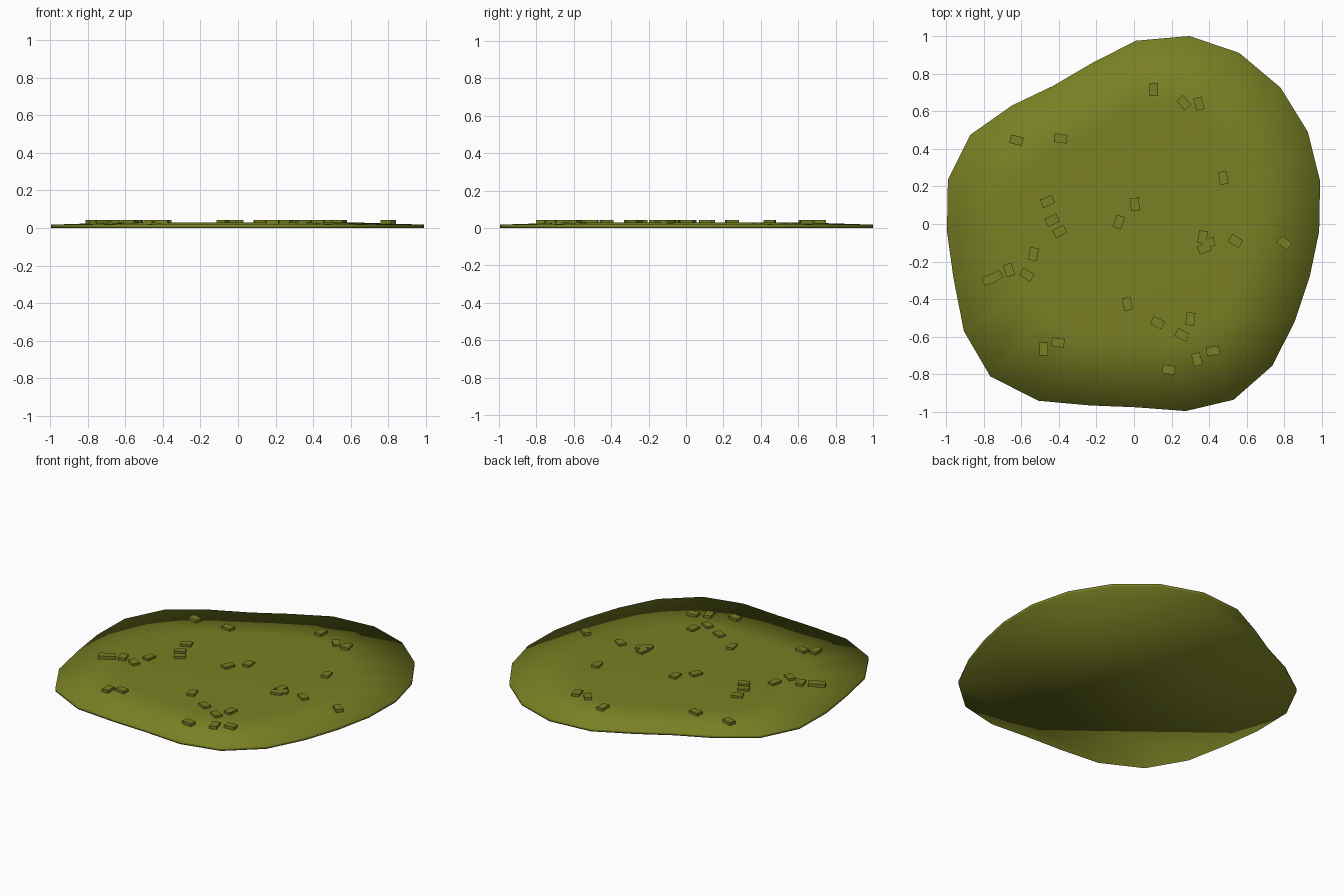
import bpy, bmesh, math
from mathutils import Matrix

if "Cube" in bpy.data.objects:
    bpy.data.objects.remove(bpy.data.objects["Cube"])

def material(name, rgb):
    m = bpy.data.materials.new(name)
    m.diffuse_color = (*rgb, 1)
    m.use_nodes = True
    m.node_tree.nodes["Principled BSDF"].inputs["Base Color"].default_value = m.diffuse_color
    return m

olive = material("olive_ground", (0.190, 0.215, 0.017))

def finish(bm, name, smooth):
    bmesh.ops.recalc_face_normals(bm, faces=bm.faces)
    for f in bm.faces:
        f.smooth = smooth
    me = bpy.data.meshes.new(name)
    bm.to_mesh(me)
    bm.free()
    me.materials.append(olive)
    ob = bpy.data.objects.new(name, me)
    bpy.context.collection.objects.link(ob)
    return ob

# Irregular ground outline, lofted through rings: bottom, rim, plateau
OUTLINE = [(.295, 1), (.56, .91), (.78, .725), (.925, .49), (.99, .23), (.985, -.04),
           (.935, -.28), (.855, -.52), (.735, -.755), (.53, -.935), (.275, -.995),
           (.01, -.975), (-.235, -.965), (-.51, -.94), (-.765, -.81), (-.905, -.57),
           (-.96, -.29), (-.995, -.04), (-.99, .235), (-.87, .475), (-.65, .63),
           (-.43, .735), (-.225, .855), (.01, .975)]
bm = bmesh.new()
rings = [[bm.verts.new((x * s, y * s, z)) for x, y in OUTLINE]
         for s, z in ((1, 0), (1, .018), (.62, .03))]
n = len(OUTLINE)
for a, b in zip(rings, rings[1:]):
    for i in range(n):
        j = (i + 1) % n
        bm.faces.new((a[i], a[j], b[j], b[i]))
bm.faces.new(rings[0][::-1])
bm.faces.new(rings[-1])
finish(bm, "ground_patch", True)

# Scattered flat stones: x, y, rotation in degrees
STONES = [(.105, .715, 90), (.265, .645, -50), (.345, .64, 105), (-.625, .445, -14),
          (-.39, .455, -8), (.475, .245, 100), (-.46, .12, 22), (-.435, .02, 27),
          (-.395, -.04, 28), (.005, .105, 93), (-.08, .01, 70), (-.535, -.16, 80),
          (-.665, -.245, 108), (-.57, -.27, -30), (-.77, -.295, 25), (-.735, -.28, 32),
          (.365, -.07, 80), (.395, -.1, 15), (.375, -.13, 20), (.54, -.09, -32),
          (.8, -.1, -38), (-.035, -.425, 103), (.3, -.505, 83), (.125, -.525, -25),
          (.255, -.59, -28), (.42, -.675, 5), (.335, -.72, 105), (.185, -.775, -8),
          (-.405, -.63, -8), (-.48, -.665, 90)]
bm = bmesh.new()
for x, y, deg in STONES:
    m = (Matrix.Translation((x, y, .0325)) @ Matrix.Rotation(math.radians(deg), 4, 'Z')
         @ Matrix.Diagonal((.068, .046, .023, 1)))
    bmesh.ops.create_cube(bm, size=1, matrix=m)
finish(bm, "flat_stones", False)
